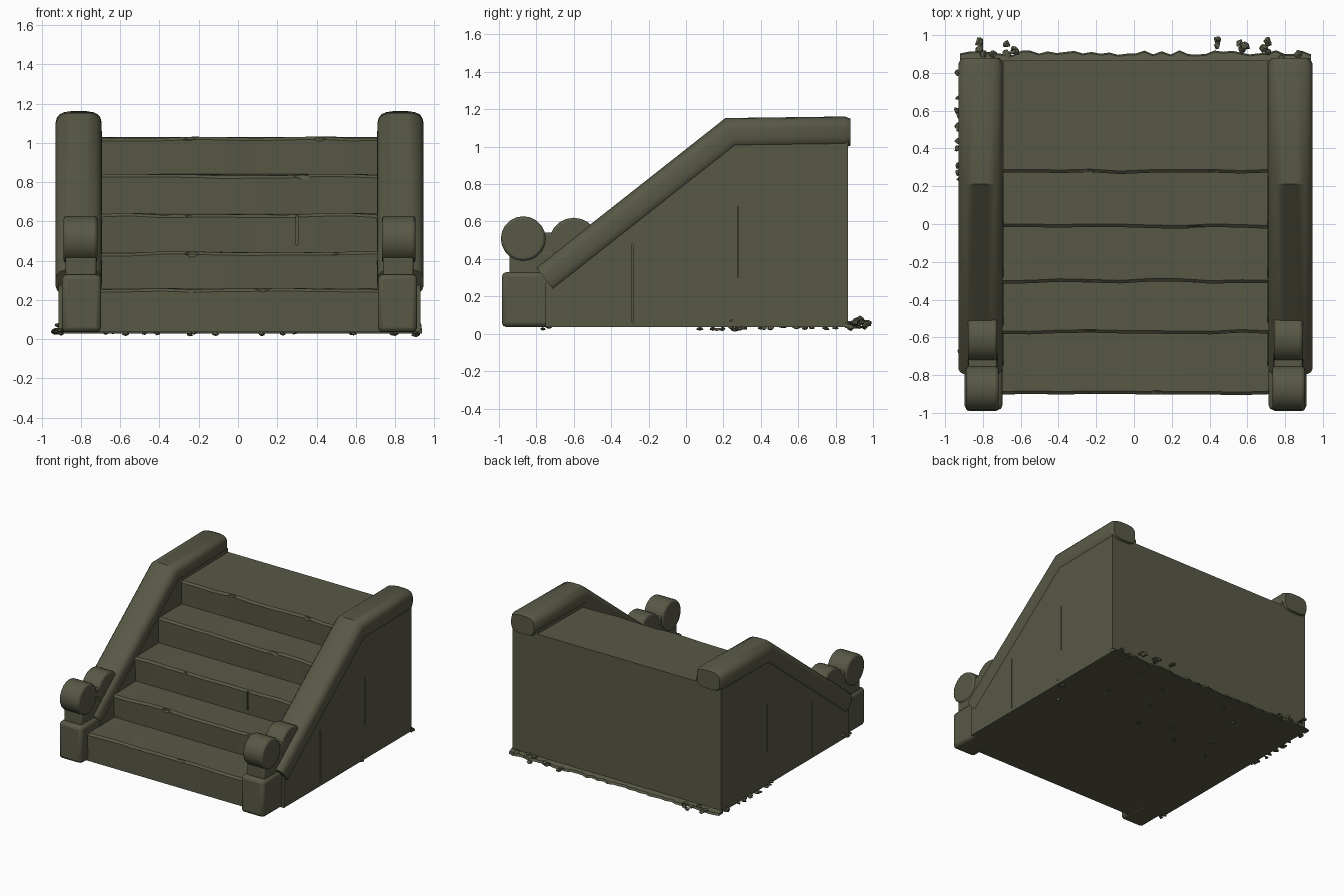
import bpy, bmesh, math, random
from mathutils import Vector

random.seed(4)
if "Cube" in bpy.data.objects:
    bpy.data.objects.remove(bpy.data.objects["Cube"], do_unlink=True)

stone = bpy.data.materials.new("mossy stone")
stone.use_nodes = True
COLOR = (0.098, 0.098, 0.062, 1)
stone.diffuse_color = COLOR
stone.node_tree.nodes["Principled BSDF"].inputs["Base Color"].default_value = COLOR

MID = 0.008      # mirror plane of the staircase
BASE = 0.035     # underside height


def finish(name, bm, bevel=0, segments=2, smooth=True):
    bmesh.ops.recalc_face_normals(bm, faces=bm.faces)
    me = bpy.data.meshes.new(name)
    bm.to_mesh(me)
    bm.free()
    ob = bpy.data.objects.new(name, me)
    bpy.context.collection.objects.link(ob)
    me.materials.append(stone)
    bpy.ops.object.select_all(action='DESELECT')
    bpy.context.view_layer.objects.active = ob
    ob.select_set(True)
    if smooth:
        bpy.ops.object.shade_smooth_by_angle(angle=math.radians(35))
    if bevel:
        mod = ob.modifiers.new("worn edges", 'BEVEL')
        mod.width, mod.segments, mod.limit_method = bevel, segments, 'ANGLE'
        mod.angle_limit = math.radians(40)
    return ob


def loft(rings):
    """Skin a list of equal point rings and cap both ends."""
    bm = bmesh.new()
    rows = [[bm.verts.new(p) for p in ring] for ring in rings]
    n = len(rows[0])
    for a, b in zip(rows, rows[1:]):
        for i in range(n):
            j = (i + 1) % n
            bm.faces.new((a[i], a[j], b[j], b[i]))
    bm.faces.new(rows[0])
    bm.faces.new(rows[-1])
    return bm


def prism(name, profile, x0, x1, **kw):
    """Extrude a (y, z) profile across x."""
    return finish(name, loft([[(x, y, z) for y, z in profile] for x in (x0, x1)]), **kw)


def box(y0, y1, z0, z1):
    return [(y0, z0), (y1, z0), (y1, z1), (y0, z1)]


def disc(y, z, r, n=20):
    return [(y + r * math.cos(math.tau * i / n), z + r * math.sin(math.tau * i / n))
            for i in range(n)]


def carve(target, cutters):
    """Cut the chips and cracks out of a part."""
    for cutter in cutters:
        cutter.hide_render = True
        bpy.context.view_layer.objects.active = target
        mod = target.modifiers.new("chip", 'BOOLEAN')
        mod.operation, mod.solver, mod.object = 'DIFFERENCE', 'EXACT', cutter
        bpy.ops.object.modifier_apply(modifier=mod.name)
        bpy.data.objects.remove(cutter, do_unlink=True)


def chip(x, y, z, size):
    """Faceted cutter for a broken spot on a step edge."""
    bm = bmesh.new()
    bmesh.ops.create_icosphere(bm, subdivisions=1, radius=1)
    for v in bm.verts:
        v.co = Vector((x + v.co.x * size * 1.7, y + v.co.y * size * 0.7,
                       z + v.co.z * size)) + Vector([random.uniform(-.2, .2) * size for _ in range(3)])
    return finish("chip_cutter", bm, smooth=False)


# Steps: worn stair profile lofted across the width
noses = [(-0.90, 0.26), (-0.58, 0.445), (-0.31, 0.64), (-0.02, 0.84), (0.27, 1.03)]
rings = []
for k in range(10):
    x = MID - 0.72 + 1.44 * k / 9
    ring = [(x, 0.865, BASE), (x, noses[0][0], BASE)]
    for i, (y, z) in enumerate(noses):
        wy, wz = random.uniform(-.006, .006), random.uniform(-.008, .003)
        ring += [(x, y + wy, z - 0.014 + wz), (x, y + 0.016 + wy, z + wz)]
        if i < 4:
            ring.append((x, noses[i + 1][0] + 0.008, z))
    ring.append((x, 0.865, 1.03))
    rings.append(ring)
steps = finish("steps", loft(rings), smooth=False)
chip_places = [(-0.23, 0.12), (-0.24, 0.5), (-0.25, 0.32), (-0.22, 0.33), (-0.25, 0.42)]
cutters = []
for (y, z), xs in zip(noses, chip_places):
    cutters += [chip(x, y, z, random.uniform(0.02, 0.032)) for x in xs]
cutters.append(prism("crack_cutter", box(-0.33, -0.295, 0.48, 0.63), 0.295, 0.305, smooth=False))
carve(steps, cutters)

# Rail cross-section (soft rounded rectangle) and its path in y, z
section = []
for i in range(20):
    a = math.tau * (i + 0.5) / 20
    c, s = math.cos(a), math.sin(a)
    section.append((0.118 * math.copysign(abs(c) ** 0.6, c), 0.084 * math.copysign(abs(s) ** 0.6, s)))
path = [Vector(p) for p in ((-0.75, 0.29), (0.24, 1.07), (0.85, 1.078), (0.88, 1.078))]

for side, sx in (("right", -1), ("left", 1)):
    def span(a, b):
        return dict(x0=MID + sx * a, x1=MID + sx * b)

    # Side wall below the rail
    wall = prism(side + "_wall", [(-0.75, BASE), (0.865, BASE), (0.865, 1.06), (0.245, 1.05),
                                  (-0.75, 0.27)], smooth=False, **span(0.70, 0.922))
    carve(wall, [prism("crack_cutter", box(y, y + 0.007, z0, z1), smooth=False, **span(0.91, 0.94))
                 for y, z0, z1 in ((-0.29, 0.06, 0.48), (0.275, 0.3, 0.68))])

    # Rail swept along the path with a mitred bend
    rings = []
    for i, p in enumerate(path):
        d0 = (path[max(i, 1)] - path[max(i, 1) - 1]).normalized()
        d1 = (path[min(i + 1, 3)] - path[min(i + 1, 3) - 1]).normalized()
        t = (d0 + d1).normalized()
        normal = Vector((-t.y, t.x)) / t.dot(d0)
        k = 0.86 if i == 3 else 1
        rings.append([(MID + sx * (0.82 + u * k), p.x + normal.x * v * k, p.y + normal.y * v * k)
                      for u, v in section])
    finish(side + "_rail", loft(rings))

    # Newel block, neck and the two scroll rolls
    prism(side + "_newel", box(-0.985, -0.70, BASE, 0.33), bevel=0.025, **span(0.705, 0.905))
    prism(side + "_neck", box(-0.945, -0.56, 0.30, 0.44), bevel=0.012, **span(0.73, 0.887))
    prism(side + "_scroll_front", disc(-0.87, 0.508, 0.12), bevel=0.015, **span(0.725, 0.897))
    prism(side + "_scroll_back", disc(-0.60, 0.488, 0.132), bevel=0.015, **span(0.732, 0.886))
    prism(side + "_scroll_web", box(-0.86, -0.60, 0.40, 0.54), bevel=0.01, **span(0.735, 0.884))


# Jagged crumbled lip along the back foot
rings = []
for k in range(41):
    x = MID - 0.93 + 1.86 * k / 40
    out = 0.895 + random.uniform(0, 0.025)
    rings.append([(x, 0.85, 0.03), (x, out, 0.028), (x, out - 0.008, 0.045), (x, 0.85, 0.06)])
finish("back_crumbled_lip", loft(rings), smooth=False)


# Loose rubble around the foot
def rubble(name, count, xs, ys, zs, size):
    bm = bmesh.new()
    for _ in range(count):
        at = Vector((random.uniform(*xs), random.uniform(*ys), random.uniform(*zs)))
        new = bmesh.ops.create_icosphere(bm, subdivisions=1, radius=1)["verts"]
        for v in new:
            r = size * random.uniform(0.5, 1.2)
            v.co = at + Vector((v.co.x * r, v.co.y * r, v.co.z * r * 0.6))
            v.co.z = max(v.co.z, 0)
            v.co.y = min(v.co.y, 1)
    finish(name, bm, smooth=False)


rubble("back_right_rubble", 9, (-0.92, -0.62), (0.89, 0.965), (0.035, 0.075), 0.025)
rubble("back_left_rubble", 10, (0.44, 0.72), (0.90, 0.975), (0.035, 0.085), 0.025)
rubble("back_corner_rubble", 4, (0.76, 0.9), (0.875, 0.90), (0.03, 0.06), 0.025)
rubble("right_side_rubble", 14, (-0.935, -0.92), (0.2, 0.85), (0.03, 0.05), 0.02)
rubble("right_front_rubble", 4, (-0.935, -0.90), (-0.8, -0.6), (0.025, 0.08), 0.02)
rubble("left_side_rubble", 6, (0.90, 0.92), (0.15, 0.28), (0.015, 0.08), 0.025)
rubble("underside_rubble", 12, (-0.85, 0.85), (0.0, 0.85), (0.022, 0.035), 0.02)
